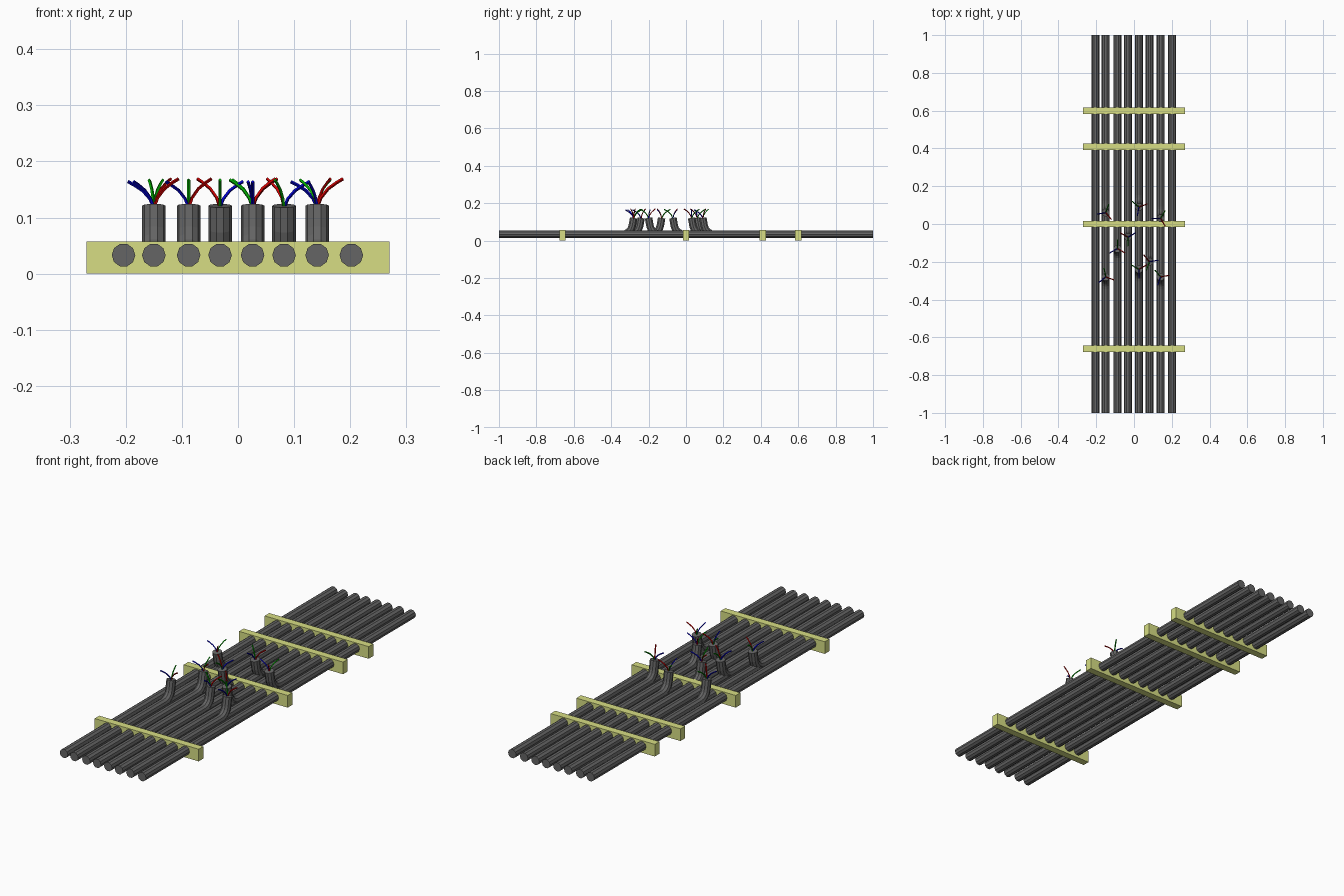
import bpy
from math import sin, cos, radians

if "Cube" in bpy.data.objects:
    bpy.data.objects.remove(bpy.data.objects["Cube"])


def material(name, rgb):
    m = bpy.data.materials.new(name)
    m.diffuse_color = (*rgb, 1)
    m.use_nodes = True
    m.node_tree.nodes["Principled BSDF"].inputs["Base Color"].default_value = m.diffuse_color
    return m


DARK = material("dark_rubber", (0.13, 0.13, 0.13))
YELLOW = material("pale_yellow", (0.68, 0.73, 0.23))
WIRES = [("red_wire", material("red", (0.6, 0, 0))),
         ("green_wire", material("green", (0, 0.4, 0))),
         ("blue_wire", material("blue", (0, 0, 0.6)))]


def tube(name, points, radius, res, mat):
    """Flat-shaded capped tube along a list of points."""
    cu = bpy.data.curves.new(name, 'CURVE')
    cu.dimensions = '3D'
    cu.bevel_depth = radius
    cu.bevel_resolution = res
    cu.use_fill_caps = True
    sp = cu.splines.new('POLY')
    sp.points.add(len(points) - 1)
    for p, co in zip(sp.points, points):
        p.co = (*co, 1)
    sp.use_smooth = False
    cu.materials.append(mat)
    ob = bpy.data.objects.new(name, cu)
    bpy.context.collection.objects.link(ob)
    bpy.ops.object.select_all(action='DESELECT')
    ob.select_set(True)
    bpy.context.view_layer.objects.active = ob
    bpy.ops.object.convert(target='MESH')
    return bpy.context.object


def box(name, loc, size, mat):
    bpy.ops.mesh.primitive_cube_add(size=1, location=loc)
    ob = bpy.context.object
    ob.name = name
    ob.scale = size
    bpy.ops.object.transform_apply(location=False, rotation=False)
    ob.data.materials.append(mat)


R, Z = 0.021, 0.033

# long cables
for x in (-0.204, -0.15, -0.088, -0.032, 0.026, 0.082, 0.141, 0.202):
    tube("cable", [(x, -1, Z), (x, 1, Z)], R, 3, DARK)

# cross brackets clamping the cables
for y in (-0.66, 0.0, 0.41, 0.6):
    box("bracket", (0, y, 0.0285), (0.54, 0.034, 0.057), YELLOW)

# torn cable ends: x, y of tip, side they come from, heading of red wire
STUBS = [(-0.15, -0.28, -1, -20), (-0.15, 0.06, 1, -50),
         (-0.088, -0.13, -1, -30), (-0.032, -0.07, 1, 150),
         (0.026, -0.24, -1, 30), (0.026, 0.09, 1, 20),
         (0.082, -0.2, 1, 130), (0.141, -0.28, -1, 10),
         (0.141, 0.03, 1, -60)]
BEND, TILT = 0.055, 80
for x, y, side, heading in STUBS:
    # curl out of the cable, then nearly straight up to the cut
    path = []
    for a in (0, 20, 40, 60, TILT):
        t = radians(a)
        path.append((BEND * sin(t), Z + BEND * (1 - cos(t))))
    rise = 0.121 - path[-1][1]
    path.append((path[-1][0] + rise / 5.67, 0.121))
    tip = path[-1][0]
    pts = [(x, y + side * (tip - d), z) for d, z in path]
    tube("torn_cable_end", pts, R, 3, DARK)
    # three frayed wires fanning out of the cut
    for i, (name, mat) in enumerate(WIRES):
        a = radians(heading + 120 * i)
        h = (0.052, 0.05, 0.047)[i]
        pts = [(x + r * cos(a), y + r * sin(a), 0.117 + z * h)
               for r, z in ((0, 0), (0.007, 0.35), (0.02, 0.66),
                            (0.036, 0.88), (0.047, 1.0))]
        tube(name, pts, 0.003, 0, mat)
